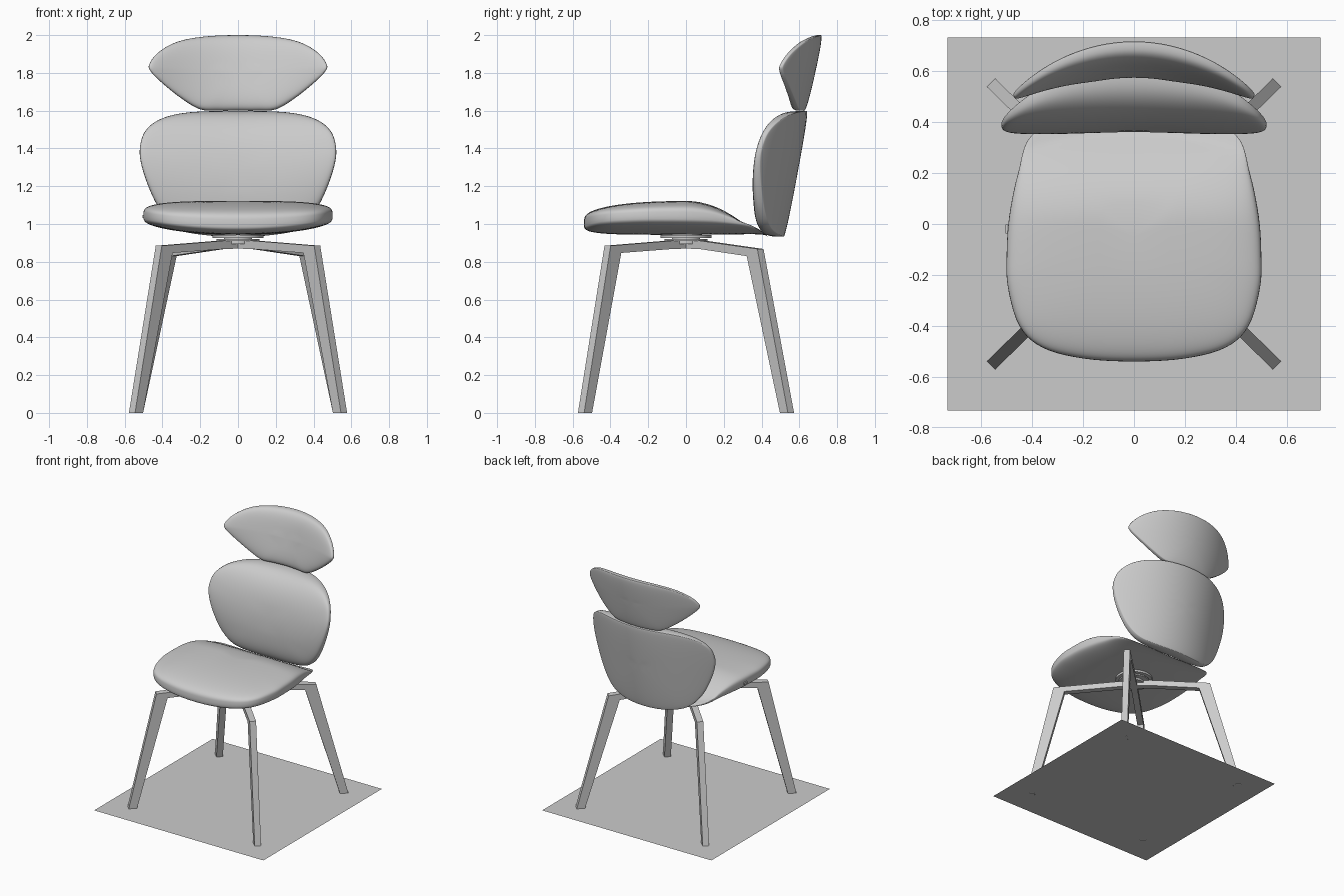
import bpy, bmesh
from math import sin, cos, pi, atan2
from mathutils import Vector

if "Cube" in bpy.data.objects:
    bpy.data.objects.remove(bpy.data.objects["Cube"])


def finish(name, bm, smooth=None):
    bmesh.ops.recalc_face_normals(bm, faces=bm.faces[:])
    me = bpy.data.meshes.new(name)
    bm.to_mesh(me)
    bm.free()
    ob = bpy.data.objects.new(name, me)
    bpy.context.collection.objects.link(ob)
    if smooth:
        bpy.ops.object.select_all(action='DESELECT')
        ob.select_set(True)
        bpy.context.view_layer.objects.active = ob
        bpy.ops.object.shade_smooth_by_angle(angle=smooth)
    return ob


def outline(half, steps=5):
    """Mirror a half outline and smooth it into a closed loop."""
    pts = half + [(-x, v) for x, v in half[-2:0:-1]]
    n, out = len(pts), []
    for i in range(n):
        a, b, c, d = (Vector(pts[(i + k) % n]) for k in (-1, 0, 1, 2))
        for s in range(steps):
            t = s / steps
            out.append(0.5 * (2 * b + (c - a) * t + (2 * a - 5 * b + 4 * c - d) * t * t
                              + (3 * b - a - 3 * c + d) * t ** 3))
    return out


def cushion(name, half, centre, rim, side_a, side_b, place, e_a=0.5, e_b=0.5, steps=20):
    """Closed pad: two bulged faces that meet at the rim surface."""
    loop = outline(half)
    n = len(loop)
    c = Vector((0, centre))
    bm = bmesh.new()

    def vert(p, h, side):
        w = rim(*p) + (side(*p) - rim(*p)) * h
        return bm.verts.new(place(p.x, p.y, w))

    def ring(phi, side, e):
        return [vert(c + (p - c) * sin(phi) ** e, max(cos(phi), 0) ** e, side) for p in loop]

    angles = [pi / 2 * k / steps for k in range(1, steps)]
    rings = [ring(a, side_a, e_a) for a in angles]
    rings.append(ring(pi / 2, side_a, e_a))
    rings += [ring(a, side_b, e_b) for a in reversed(angles)]
    for r0, r1 in zip(rings, rings[1:]):
        for i in range(n):
            j = (i + 1) % n
            bm.faces.new((r0[i], r0[j], r1[j], r1[i]))
    for r, side in ((rings[0], side_a), (rings[-1], side_b)):
        tip = vert(c, 1, side)
        for i in range(n):
            bm.faces.new((r[i], r[(i + 1) % n], tip))
    return finish(name, bm, 0.9)


def upright(x, z, y):
    return (x, y, z)


def flat(x, y, z):
    return (x, y, z)


# Seat: rolls down towards the back, underside dished
def seat_rim(x, y):
    return 1.0 + 0.17 * x * x - 0.6 * max(0, y - 0.1) ** 2


def seat_top(x, y):
    z = 1.122 - (1.25 * y * y if y > 0 else 0.12 * y * y)
    return max(z, seat_rim(x, y) + 0.005)


cushion("seat",
        [(0, -0.54), (0.2, -0.528), (0.36, -0.485), (0.45, -0.4), (0.495, -0.25), (0.5, -0.12),
         (0.49, 0.03), (0.455, 0.2), (0.40, 0.35), (0.22, 0.42), (0, 0.43)],
        -0.05, seat_rim, seat_top, lambda x, y: 0.943 + 0.17 * x * x, flat)


# Backrest: thick front pad on a wrapped shell
def back_rim(x, z):
    return 0.638 - (1.59 - z) * 0.185 - 0.75 * x * x


def back_front(x, z):
    return 0.36 + 0.5 * max(0, z - 1.15) ** 2 - 0.17 * x * x


cushion("backrest",
        [(0, 0.933), (0.18, 0.942), (0.32, 0.98), (0.41, 1.07), (0.475, 1.2), (0.515, 1.33),
         (0.517, 1.42), (0.485, 1.5), (0.4, 1.56), (0.25, 1.592), (0, 1.598)],
        1.28, back_rim, back_front, lambda x, z: back_rim(x, z) + 0.012, upright, 0.5, 0.8)


# Headrest: leaf shaped, curved around the head
def head_rim(x, z):
    return 0.625 + 0.22 * (z - 1.6) - 0.74 * x * x


cushion("headrest",
        [(0, 1.6), (0.1, 1.6), (0.2, 1.607), (0.3, 1.665), (0.4, 1.745), (0.46, 1.805),
         (0.47, 1.845), (0.42, 1.91), (0.32, 1.965), (0.18, 1.992), (0, 2.0)],
        1.81, head_rim, lambda x, z: head_rim(x, z) - 0.07 + 0.1 * x * x,
        lambda x, z: head_rim(x, z) + 0.015, upright, 0.55, 0.8)

# Bent legs: radial profile given a width
for label, sy, knee, kz in (("front", -1, 0.59, 0.885), ("rear", 1, 0.56, 0.868)):
    for side, sx in (("right", 1), ("left", -1)):
        prof = [(0, 0.915), (0.12, 0.912), (knee, kz), (0.79, 0), (0.73, 0),
                (knee - 0.08, kz - 0.038), (0.12, 0.868), (0, 0.87)]
        a = atan2(sy * 0.99, sx)
        bm = bmesh.new()
        sides = []
        for w in (-0.023, 0.023):
            sides.append([bm.verts.new((s * cos(a) - w * sin(a), s * sin(a) + w * cos(a), z))
                          for s, z in prof])
        bm.faces.new(sides[0])
        bm.faces.new(sides[1])
        for i in range(len(prof)):
            j = (i + 1) % len(prof)
            bm.faces.new((sides[0][i], sides[0][j], sides[1][j], sides[1][i]))
        finish(f"{label}_{side}_leg", bm)

# Swivel hub of stacked discs
for name, r, z0, z1 in (("hub_post", 0.075, 0.895, 0.965), ("hub_lower_disc", 0.115, 0.91, 0.92),
                        ("hub_upper_disc", 0.135, 0.926, 0.942)):
    bm = bmesh.new()
    bmesh.ops.create_cone(bm, cap_ends=True, segments=40, radius1=r, radius2=r, depth=z1 - z0)
    bmesh.ops.translate(bm, verts=bm.verts, vec=(0, 0, (z0 + z1) / 2))
    finish(name, bm, 0.6)

# Small side tab on the seat seam
bm = bmesh.new()
bmesh.ops.create_cube(bm, size=1)
bmesh.ops.scale(bm, verts=bm.verts, vec=(0.02, 0.035, 0.015))
bmesh.ops.translate(bm, verts=bm.verts, vec=(-0.495, -0.02, 1.04))
finish("seat_tab", bm)

# Thin square base sheet under the feet
bm = bmesh.new()
bmesh.ops.create_grid(bm, x_segments=1, y_segments=1, size=0.732)
bmesh.ops.translate(bm, verts=bm.verts, vec=(0, 0, 0.002))
finish("base_sheet", bm)
